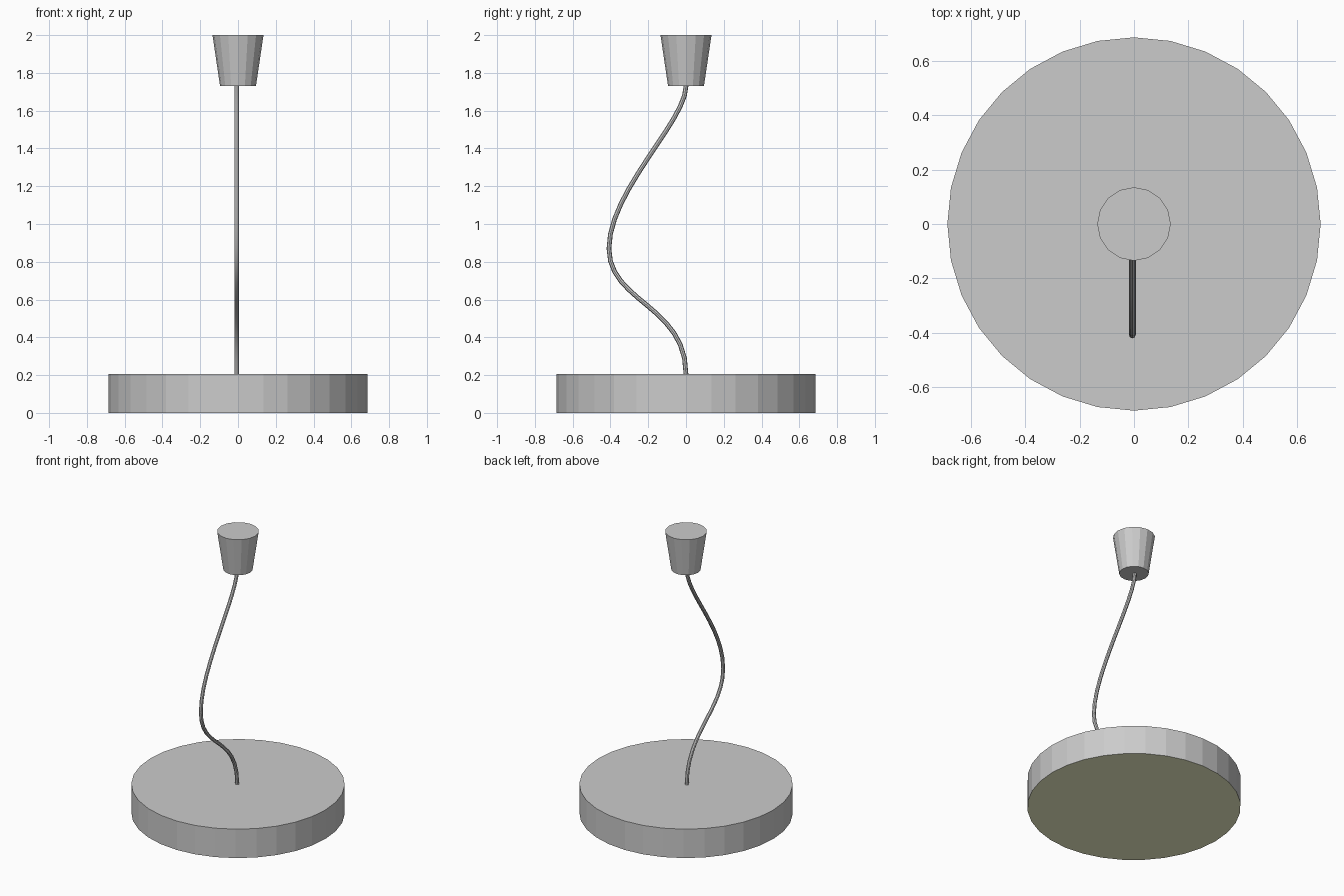
import bpy

if "Cube" in bpy.data.objects:
    bpy.data.objects.remove(bpy.data.objects["Cube"])


def frustum(name, r_bottom, r_top, z0, z1, sides):
    bpy.ops.mesh.primitive_cone_add(vertices=sides, radius1=r_bottom, radius2=r_top,
                                    depth=z1 - z0, location=(0, 0, (z0 + z1) / 2))
    obj = bpy.context.object
    obj.name = name
    return obj


# Wide flat lamp disc, with a pale luminous underside
disc = frustum("lamp_disc", 0.686, 0.686, 0, 0.205, 32)
body = bpy.data.materials.new("body_grey")
glow = bpy.data.materials.new("light_panel")
glow.diffuse_color = (0.97, 1.0, 0.66, 1)
glow.use_nodes = True
glow.node_tree.nodes["Principled BSDF"].inputs["Base Color"].default_value = glow.diffuse_color
disc.data.materials.append(body)
disc.data.materials.append(glow)
for face in disc.data.polygons:
    if face.normal.z < -0.9:
        face.material_index = 1

# Tapered ceiling cap
frustum("ceiling_cap", 0.095, 0.135, 1.73, 2.0, 16)

# Bent cord: (y, z, lower handle length, upper handle length)
knots = [(0, 0.205, 0.1, 0.365), (-0.408, 0.87, 0.285, 0.305), (0, 1.73, 0.185, 0.1)]
x = -0.006
curve = bpy.data.curves.new("cord", 'CURVE')
curve.dimensions = '3D'
curve.bevel_depth = 0.0125
curve.bevel_resolution = 2
curve.use_fill_caps = True
spline = curve.splines.new('BEZIER')
spline.resolution_u = 12
spline.bezier_points.add(len(knots) - 1)
for p, (y, z, low, high) in zip(spline.bezier_points, knots):
    p.handle_left_type = p.handle_right_type = 'FREE'
    p.co = (x, y, z)
    p.handle_left = (x, y, z - low)
    p.handle_right = (x, y, z + high)
cord = bpy.data.objects.new("cord", curve)
bpy.context.collection.objects.link(cord)

# Turn the cord into a smooth mesh
bpy.ops.object.select_all(action='DESELECT')
cord.select_set(True)
bpy.context.view_layer.objects.active = cord
bpy.ops.object.convert(target='MESH')
bpy.ops.object.shade_smooth_by_angle()
